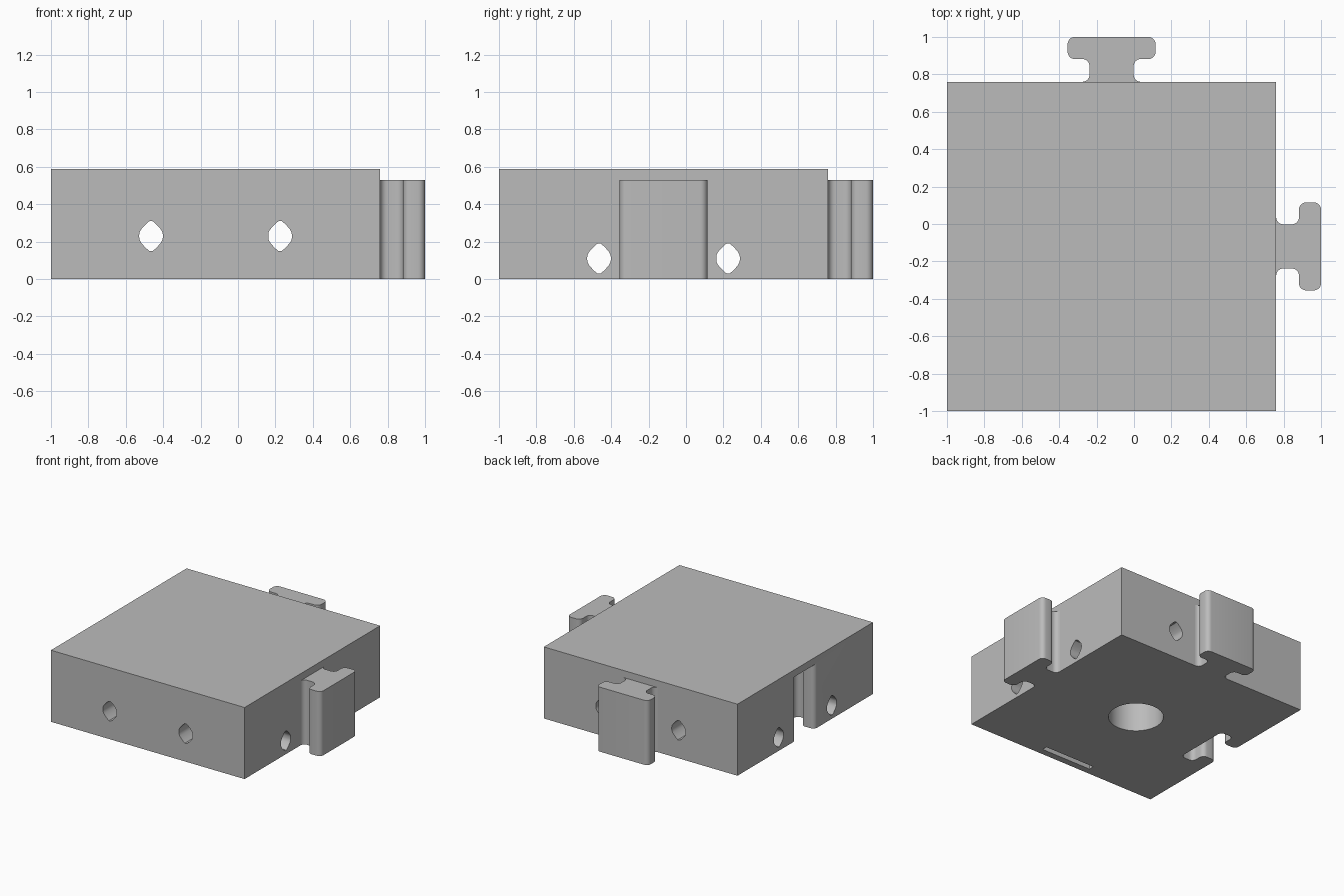
import bpy
import bmesh
from math import sin, cos, pi, radians
from mathutils import Vector

cube = bpy.data.objects.get("Cube")
if cube:
    bpy.data.objects.remove(cube, do_unlink=True)

LOW, HIGH = -1.0, 0.76          # body edges in x and y
MID = (LOW + HIGH) / 2          # body centre
BODY_TOP, TAB_TOP = 0.588, 0.53
HOLE_OFFSET = 0.345

grey = bpy.data.materials.new("plain grey")
grey.use_nodes = True
colour = (0.5, 0.5, 0.5, 1)
grey.diffuse_color = colour
grey.node_tree.nodes["Principled BSDF"].inputs["Base Color"].default_value = colour


def prism(name, outline, direction):
    """Extrude a flat outline of 3D points along a direction."""
    bm = bmesh.new()
    face = bm.faces.new([bm.verts.new(p) for p in outline])
    new = bmesh.ops.extrude_face_region(bm, geom=[face])["geom"]
    verts = [v for v in new if isinstance(v, bmesh.types.BMVert)]
    bmesh.ops.translate(bm, verts=verts, vec=Vector(direction))
    bmesh.ops.recalc_face_normals(bm, faces=bm.faces)
    mesh = bpy.data.meshes.new(name)
    bm.to_mesh(mesh)
    bm.free()
    obj = bpy.data.objects.new(name, mesh)
    mesh.materials.append(grey)
    bpy.context.collection.objects.link(obj)
    return obj


def box(name, x0, x1, y0, y1, z0, z1):
    outline = [(x0, y0, z0), (x1, y0, z0), (x1, y1, z0), (x0, y1, z0)]
    return prism(name, outline, (0, 0, z1 - z0))


def select_only(obj):
    bpy.ops.object.select_all(action="DESELECT")
    obj.select_set(True)
    bpy.context.view_layer.objects.active = obj


def cut(target, cutter):
    """Subtract the cutter from the target, then discard the cutter."""
    cutter.hide_render = True
    mod = target.modifiers.new("cut", "BOOLEAN")
    mod.operation = "DIFFERENCE"
    mod.solver = "EXACT"
    mod.object = cutter
    select_only(target)
    bpy.ops.object.modifier_apply(modifier=mod.name)
    bpy.data.objects.remove(cutter, do_unlink=True)


def arc(h, d, start, end, r=0.038, steps=6):
    """Points of a rounded corner as (half width, distance out)."""
    angles = [radians(start + (end - start) * i / steps) for i in range(steps + 1)]
    return [(h + r * cos(a), d + r * sin(a)) for a in angles]


def connector(root=0.0):
    """Closed outline of the interlocking tab: flared neck, rounded head."""
    half = [(0.156, root)] if root else []
    half += arc(0.156, 0.038, 270, 180)       # flare into the neck
    half += arc(0.156, 0.084, 180, 90)        # neck to underside of head
    half += arc(0.197, 0.160, 270, 360)       # inner head corner
    half += arc(0.197, 0.202, 0, 90)          # outer head corner
    return half + [(-h, d) for h, d in reversed(half)]


# Body block
body = box("body_block", LOW, HIGH, LOW, HIGH, 0, BODY_TOP)

# Socket in the side opposite the side tab
socket = [(LOW + d, MID + h, -0.1) for h, d in connector(-0.03)]
cut(body, prism("socket_cutter", socket, (0, 0, TAB_TOP + 0.1)))

# Round recess in the underside
ring = [(MID + 0.207 * cos(2 * pi * i / 48), MID + 0.207 * sin(2 * pi * i / 48), -0.1)
        for i in range(48)]
cut(body, prism("recess_cutter", ring, (0, 0, TAB_TOP + 0.1)))

# Narrow slot behind the front wall, open underneath
cut(body, box("slot_cutter", MID - 0.235, MID + 0.225, -0.945, -0.90, -0.1, TAB_TOP))

# Rounded diamond holes running through in both directions
quarter = [(0.008, 0.08), (0.022, 0.069), (0.038, 0.053), (0.054, 0.034),
           (0.061, 0.02), (0.063, 0.008)]
right_half = quarter + [(a, -b) for a, b in reversed(quarter)]
diamond = right_half + [(-a, b) for a, b in reversed(right_half)]
for side in (-1, 1):
    centre = MID + side * HOLE_OFFSET
    lengthwise = [(centre + a, LOW - 0.1, 0.23 + b) for a, b in diamond]
    cut(body, prism("lengthwise_hole_cutter", lengthwise, (0, 2, 0)))
    crosswise = [(LOW - 0.1, centre + a, 0.11 + b) for a, b in diamond]
    cut(body, prism("crosswise_hole_cutter", crosswise, (2, 0, 0)))

# Interlocking tabs on the side and the back
side_tab = prism("side_tab", [(HIGH + d, MID + h, 0) for h, d in connector()], (0, 0, TAB_TOP))
back_tab = prism("back_tab", [(MID + h, HIGH + d, 0) for h, d in connector()], (0, 0, TAB_TOP))

for part in (body, side_tab, back_tab):
    select_only(part)
    bpy.ops.object.shade_smooth_by_angle(angle=radians(30))
